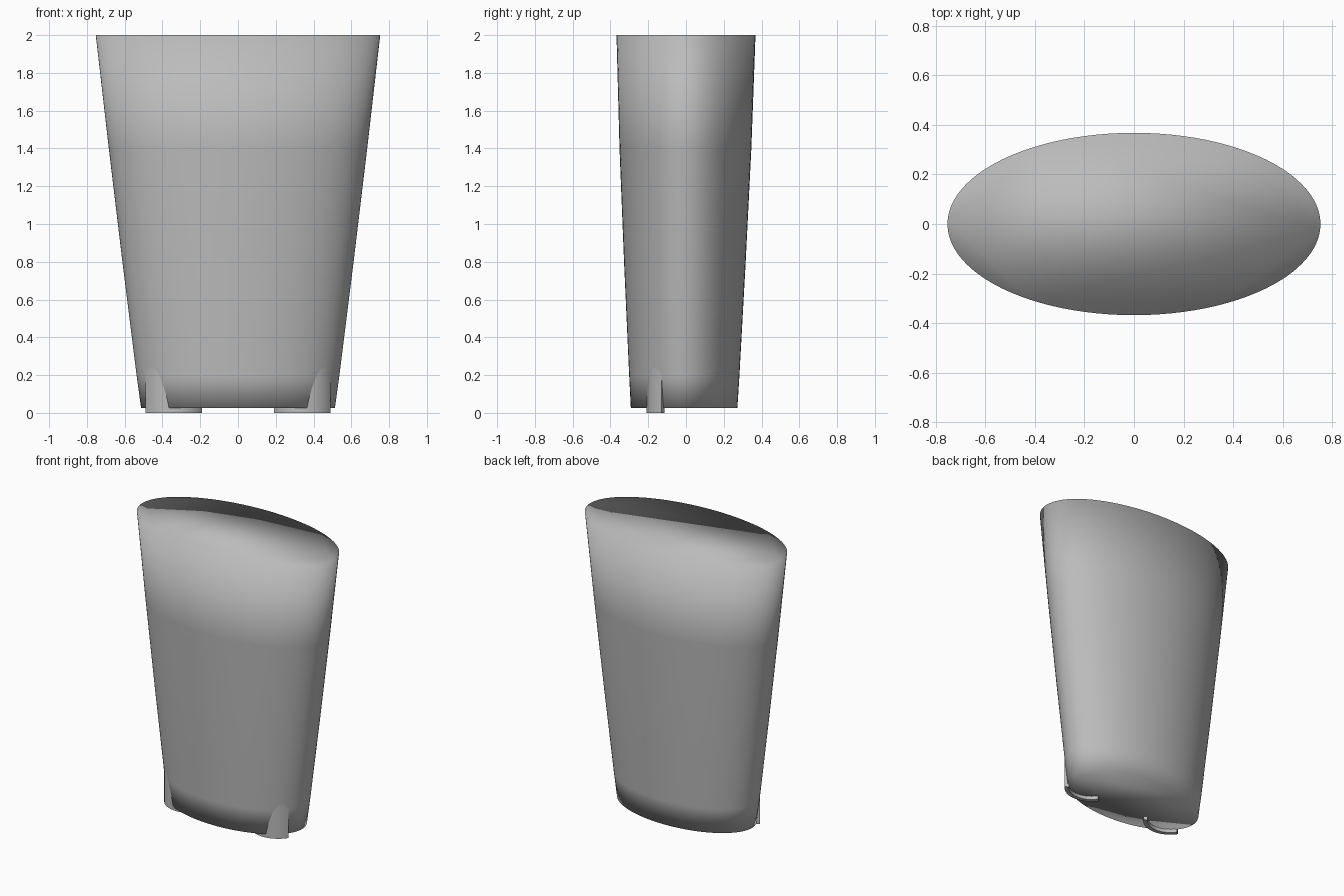
import bpy, bmesh, math

if "Cube" in bpy.data.objects:
    bpy.data.objects.remove(bpy.data.objects["Cube"])

grey = bpy.data.materials.new("plain grey")
grey.diffuse_color = (0.5, 0.5, 0.5, 1)
grey.use_nodes = True
grey.node_tree.nodes["Principled BSDF"].inputs["Base Color"].default_value = grey.diffuse_color


def finish(bm, name):
    bmesh.ops.recalc_face_normals(bm, faces=bm.faces)
    mesh = bpy.data.meshes.new(name)
    bm.to_mesh(mesh)
    bm.free()
    mesh.materials.append(grey)
    obj = bpy.data.objects.new(name, mesh)
    bpy.context.collection.objects.link(obj)
    return obj


def loft(bm, rings, closed_caps=True):
    """Skin a stack of equal closed rings and cap both ends."""
    loops = [[bm.verts.new(p) for p in ring] for ring in rings]
    n = len(loops[0])
    for low, high in zip(loops, loops[1:]):
        for i in range(n):
            j = (i + 1) % n
            bm.faces.new((low[i], low[j], high[j], high[i]))
    bm.faces.new(loops[0][::-1])
    bm.faces.new(loops[-1])


# Tapered oval body: height, half width, half depth, depth offset
SECTIONS = [(0.025, 0.513, 0.282, -0.01), (0.2, 0.537, 0.292, -0.009),
            (0.8, 0.612, 0.322, -0.006), (1.4, 0.684, 0.349, -0.003),
            (2.0, 0.753, 0.368, 0.0)]
SIDES = 96
bm = bmesh.new()
loft(bm, [[(a * math.cos(t), b * math.sin(t) + off, z)
           for t in (2 * math.pi * i / SIDES for i in range(SIDES))]
          for z, a, b, off in SECTIONS])
body = finish(bm, "body")
# Soft shading runs over the rims as well
for face in body.data.polygons:
    face.use_smooth = True


# Curved upright fins set into the front lower corners
def fin(name, side):
    cx, cy, outer, inner, half = 0.34 * side, -0.03, 0.18, 0.152, math.radians(56)
    steps = [-half + 2 * half * i / 20 for i in range(21)]
    plan = [(cx + outer * math.sin(t), cy - outer * math.cos(t)) for t in steps]
    plan += [(cx + inner * math.sin(t), cy - inner * math.cos(t)) for t in reversed(steps)]
    bm = bmesh.new()
    loft(bm, [[(x, y, z) for x, y in plan] for z in (0.0, 0.335)])
    obj = finish(bm, name)
    bpy.context.view_layer.objects.active = obj
    obj.select_set(True)
    bpy.ops.object.shade_smooth_by_angle(angle=math.radians(35))
    obj.select_set(False)


fin("left_foot_fin", -1)
fin("right_foot_fin", 1)
